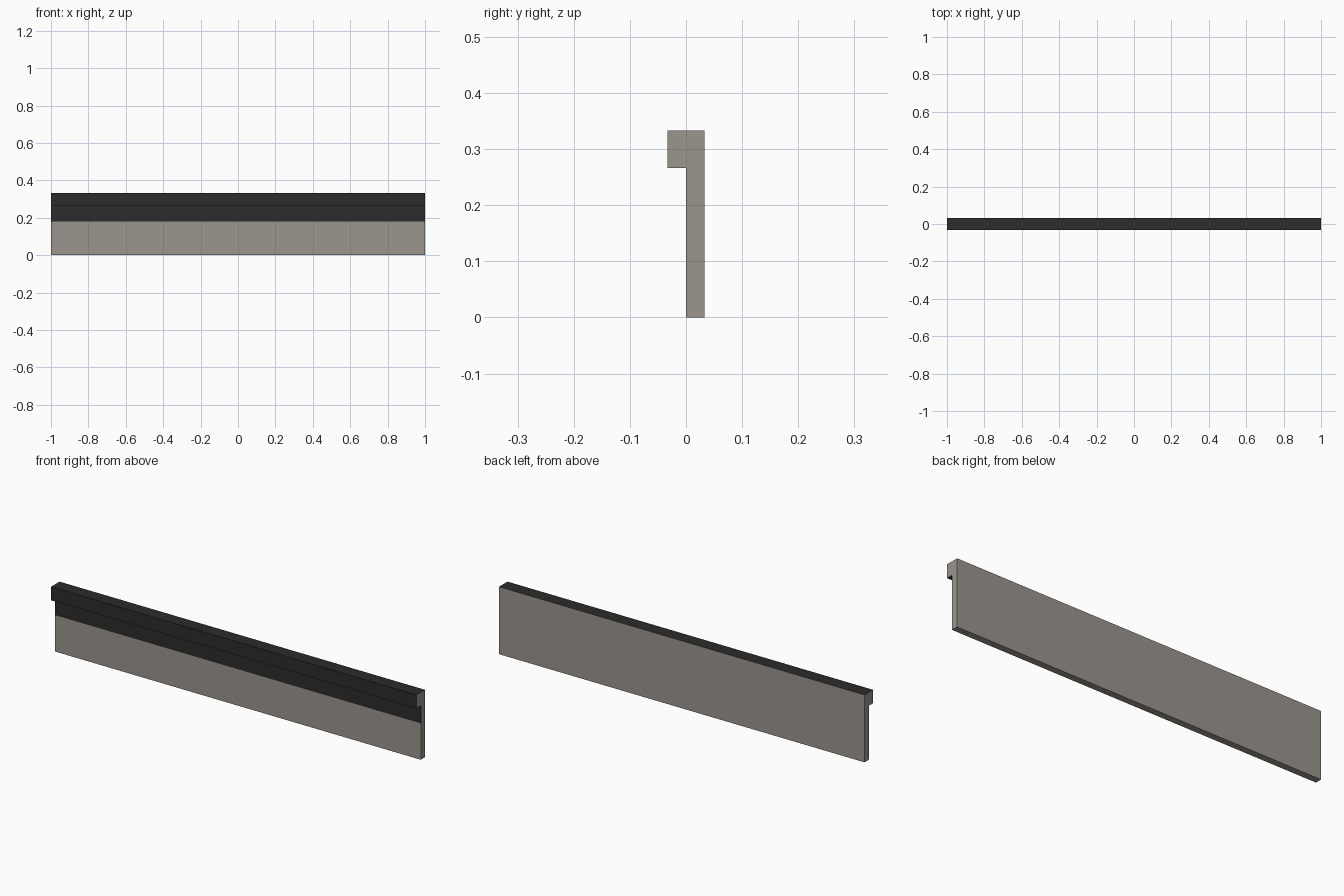
import bpy
import bmesh

if "Cube" in bpy.data.objects:
    bpy.data.objects.remove(bpy.data.objects["Cube"])


def material(name, rgb):
    m = bpy.data.materials.new(name)
    m.diffuse_color = (*rgb, 1.0)
    m.use_nodes = True
    m.node_tree.nodes["Principled BSDF"].inputs["Base Color"].default_value = m.diffuse_color
    return m


GREY, DARK = 0, 1

# Cross-section (y, z), with the material of the strip starting at each point
T = 0.0333
profile = [
    (0.0, 0.0, GREY),       # bottom edge
    (T, 0.0, GREY),         # back face
    (T, 0.3333, DARK),      # top face
    (-T, 0.3333, DARK),     # front of the lip
    (-T, 0.2667, DARK),     # underside of the lip
    (0.0, 0.2667, DARK),    # dark band under the lip
    (0.0, 0.18, GREY),      # lower front face
]

bm = bmesh.new()
left = [bm.verts.new((-1, y, z)) for y, z, _ in profile]
right = [bm.verts.new((1, y, z)) for y, z, _ in profile]

# Long strips
n = len(profile)
for i, (_, _, mat) in enumerate(profile):
    j = (i + 1) % n
    bm.faces.new((left[i], left[j], right[j], right[i])).material_index = mat

# Grey end caps
for ring in (left, right):
    bm.faces.new(ring).material_index = GREY

bmesh.ops.recalc_face_normals(bm, faces=bm.faces[:])
mesh = bpy.data.meshes.new("lipped_panel")
bm.to_mesh(mesh)
bm.free()

mesh.materials.append(material("warm_grey", (0.328, 0.301, 0.270)))
mesh.materials.append(material("charcoal", (0.025, 0.025, 0.026)))
panel = bpy.data.objects.new("lipped_panel", mesh)
bpy.context.collection.objects.link(panel)
